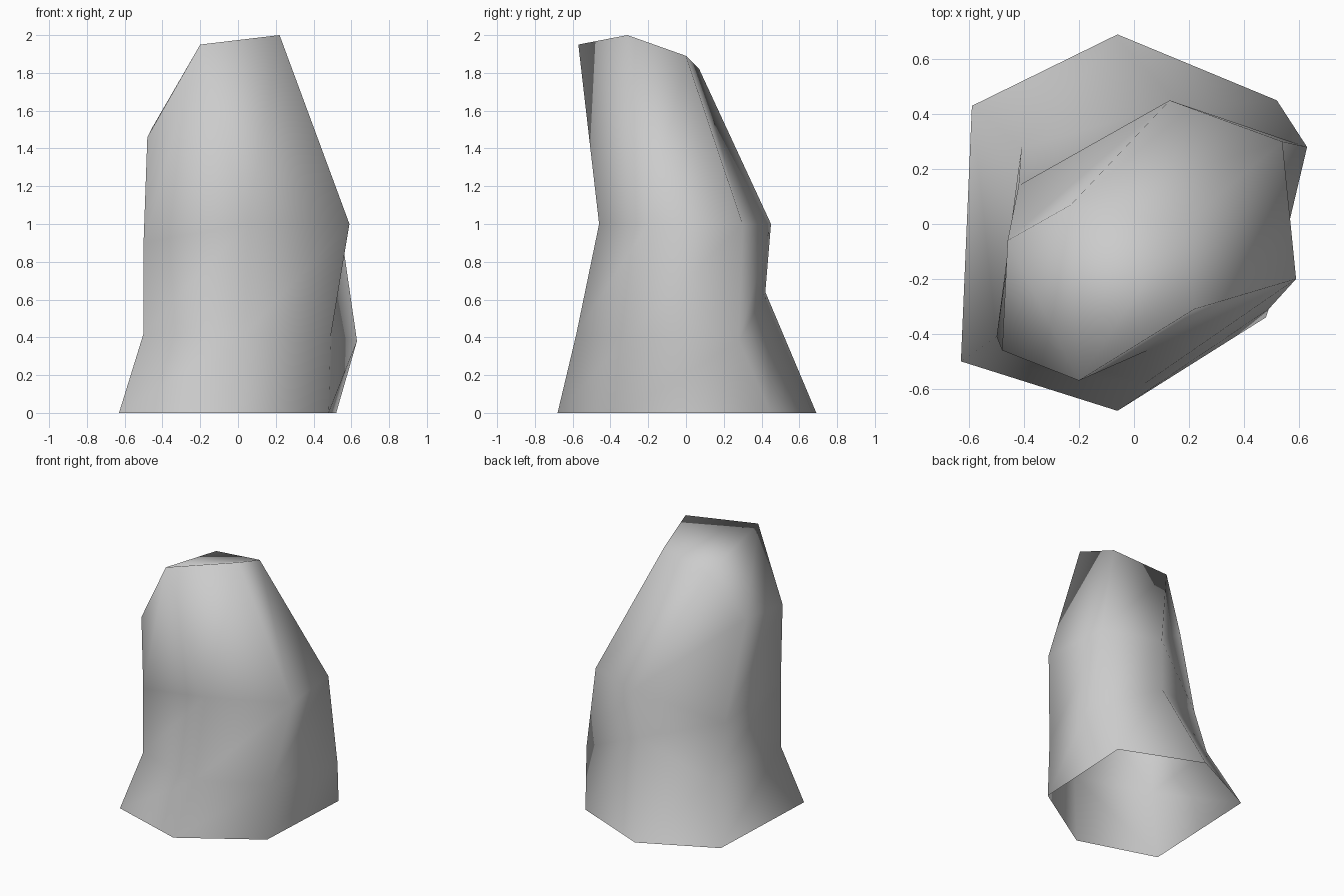
import bpy
import bmesh

# Remove the default object only
default_cube = bpy.data.objects.get("Cube")
if default_cube:
    bpy.data.objects.remove(default_cube, do_unlink=True)


def make_material(name, colour):
    material = bpy.data.materials.new(name)
    material.use_nodes = True
    material.diffuse_color = colour
    shader = material.node_tree.nodes["Principled BSDF"]
    shader.inputs["Base Color"].default_value = colour
    shader.inputs["Roughness"].default_value = 0.9
    return material


def loft(bm, rings):
    """Join successive rings of points with quads, returning the vertex rings."""
    vert_rings = [[bm.verts.new(point) for point in ring] for ring in rings]
    for lower, upper in zip(vert_rings, vert_rings[1:]):
        count = len(lower)
        for i in range(count):
            j = (i + 1) % count
            bm.faces.new((lower[i], lower[j], upper[j], upper[i]))
    return vert_rings


# Six-sided cross-sections, each starting at the front right corner
flared_foot = [(-.63, -.5, 0), (-.06, -.68, 0), (.48, -.34, 0),
               (.52, .45, 0), (-.06, .69, 0), (-.59, .43, 0)]
lower_waist = [(-.5, -.41, .42), (.04, -.58, .42), (.49, -.31, .4),
               (.63, .28, .38), (.1, .42, .64), (-.41, .28, .4)]
shoulder = [(-.5, -.41, .9), (.05, -.46, 1), (.59, -.2, 1),
            (.54, .3, 1), (.13, .45, 1), (-.42, .14, .78)]
slanted_crown = [(-.48, -.46, 1.46), (-.2, -.57, 1.95), (.22, -.31, 2),
                 (.18, 0, 1.89), (-.23, .07, 1.82), (-.46, -.06, 1.5)]

# Rock wall, open underneath
bm = bmesh.new()
rings = loft(bm, [flared_foot, lower_waist, shoulder, slanted_crown])

# Crown cap, fanned out from the front peak
crown = rings[-1]
peak = crown[1]
others = crown[2:] + crown[:1]
for a, b in zip(others, others[1:]):
    bm.faces.new((peak, a, b))

for face in bm.faces:
    face.smooth = True
bm.normal_update()

mesh = bpy.data.meshes.new("rock")
bm.to_mesh(mesh)
bm.free()
mesh.materials.append(make_material("stone grey", (.6, .6, .6, 1)))

rock = bpy.data.objects.new("rock", mesh)
bpy.context.collection.objects.link(rock)
